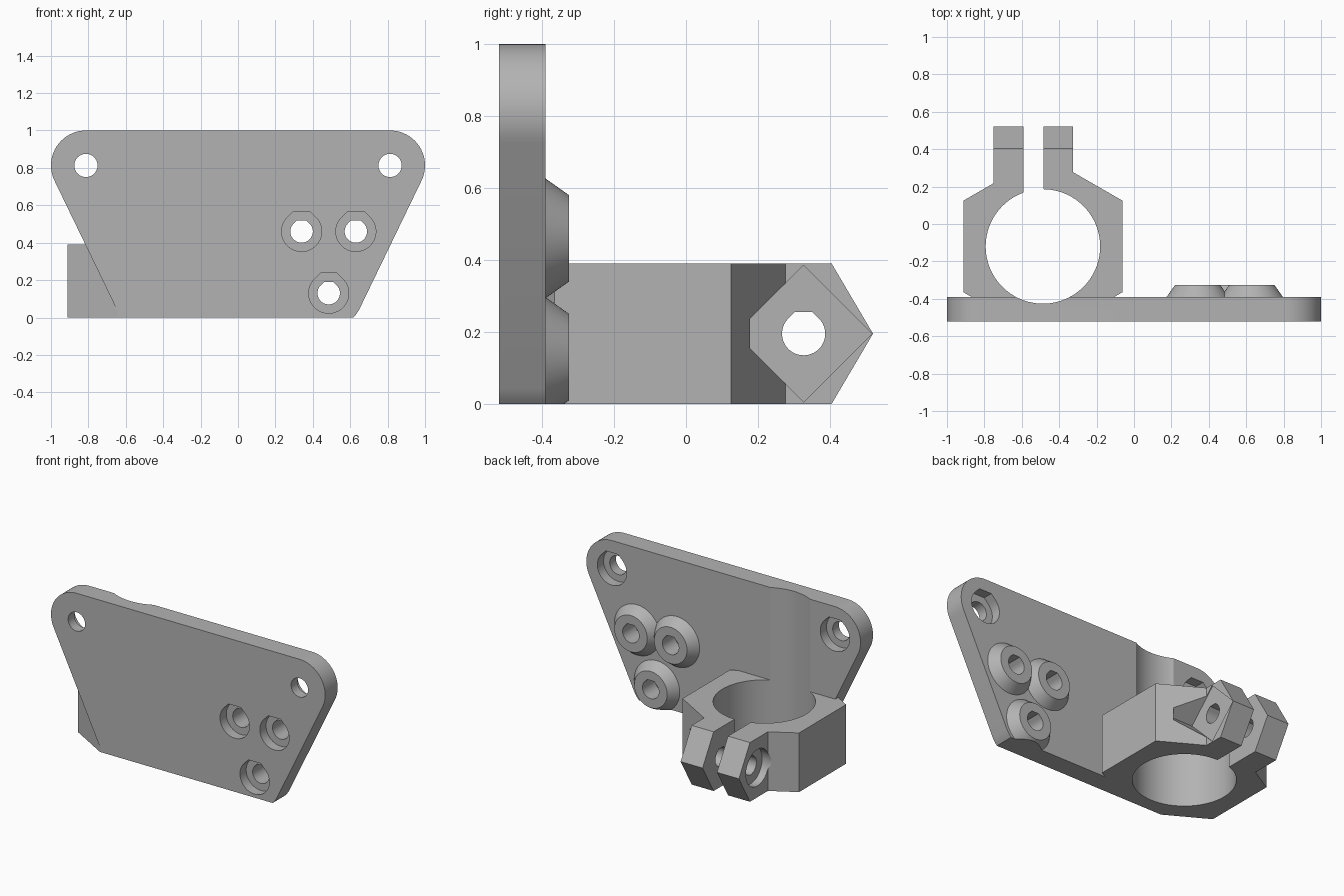
import bpy, bmesh, math
from mathutils import Vector
from mathutils.geometry import convex_hull_2d

cube = bpy.data.objects.get("Cube")
if cube:
    bpy.data.objects.remove(cube, do_unlink=True)

grey = bpy.data.materials.new("plain grey")
grey.use_nodes = True
GREY = (0.45, 0.45, 0.45, 1)
grey.diffuse_color = GREY
grey.node_tree.nodes["Principled BSDF"].inputs["Base Color"].default_value = GREY


def circle(u, v, r, n=64):
    return [(u + r * math.cos(2 * math.pi * i / n), v + r * math.sin(2 * math.pi * i / n))
            for i in range(n)]


def hull(points):
    return [points[i] for i in convex_hull_2d([Vector(p) for p in points])]


def teardrop(u, v, r):
    """Round hole with a short flat roof."""
    t = r * (math.sqrt(2) - 1)
    return hull(circle(u, v, r) + [(u - t, v + r), (u + t, v + r)])


def solid(name, axis, a, b, profile, end=None):
    """Extrude a profile along an axis from a to b, or loft it to another profile."""
    place = {"x": lambda p, d: (d, p[0], p[1]),
             "y": lambda p, d: (p[0], d, p[1]),
             "z": lambda p, d: (p[0], p[1], d)}[axis]
    bm = bmesh.new()
    lo = [bm.verts.new(place(p, a)) for p in profile]
    hi = [bm.verts.new(place(p, b)) for p in (end or profile)]
    bm.faces.new(lo)
    bm.faces.new(hi)
    for i in range(len(lo)):
        j = (i + 1) % len(lo)
        bm.faces.new((lo[i], lo[j], hi[j], hi[i]))
    bmesh.ops.recalc_face_normals(bm, faces=bm.faces)
    mesh = bpy.data.meshes.new(name)
    bm.to_mesh(mesh)
    bm.free()
    mesh.materials.append(grey)
    ob = bpy.data.objects.new(name, mesh)
    bpy.context.collection.objects.link(ob)
    return ob


def combine(body, tool, operation):
    """Apply a boolean and discard the tool."""
    tool.hide_render = True
    mod = body.modifiers.new("boolean", "BOOLEAN")
    mod.operation, mod.solver, mod.object = operation, "EXACT", tool
    bpy.context.view_layer.objects.active = body
    bpy.ops.object.modifier_apply(modifier=mod.name)
    bpy.data.objects.remove(tool, do_unlink=True)


FRONT, BACK, BOSS = -0.52, -0.39, -0.325     # plate faces and boss tops
CX, CY, HEIGHT = -0.487, -0.12, 0.39         # clamp bore and height
EAR_L, EAR_R = -0.75, -0.325                 # outer faces of the ears
BOLT = (0.327, HEIGHT / 2)                   # clamp bolt in y, z
corners = [(-0.813, 0.813), (0.813, 0.813)]
mounts = [(0.34, 0.46), (0.63, 0.46), (0.485, 0.13)]

# Plate: rounded outline wrapped around four circles
outline = []
for s in (-1, 1):
    outline += circle(s * 0.813, 0.813, 0.187) + circle(s * 0.485, 0.13, 0.185)
bracket = solid("clamp_bracket", "y", FRONT, BACK, hull(outline))

# Tapered bosses on the back
for u, v in mounts:
    boss = solid("boss", "y", BACK - 0.02, BOSS, circle(u, v, 0.18), circle(u, v, 0.12))
    combine(bracket, boss, "UNION")

# Trim everything flush with the base
trim = solid("base_trim", "z", -1, 0, [(-2, -2), (2, -2), (2, 2), (-2, 2)])
combine(bracket, trim, "DIFFERENCE")

# Hexagonal clamp body, its front point cut off at the plate face
flat, half = 0.425, 0.245
tip = (CY - 2 * half - FRONT) * -math.sqrt(3)
hexagon = [(CX - tip, FRONT), (CX + tip, FRONT), (CX + flat, CY - half), (CX + flat, CY + half),
           (CX, CY + 2 * half), (CX - flat, CY + half), (CX - flat, CY - half)]
combine(bracket, solid("clamp_body", "z", 0, HEIGHT, hexagon), "UNION")

# Pointed ears
ear = [(0.1, 0), (0.405, 0), (0.52, HEIGHT / 2), (0.405, HEIGHT), (0.1, HEIGHT)]
combine(bracket, solid("ears", "x", EAR_L, EAR_R, ear), "UNION")

# Bore through clamp and plate, then the slit between the ears
combine(bracket, solid("bore", "z", -0.1, 1.1, circle(CX, CY, 0.306, 96)), "DIFFERENCE")
slit = [(-0.59, CY), (-0.485, CY), (-0.485, 0.7), (-0.59, 0.7)]
combine(bracket, solid("slit", "z", -0.1, 0.5, slit), "DIFFERENCE")

# Bolt hole, round head seat on one ear and square nut seat on the other
combine(bracket, solid("bolt_hole", "x", -1, -0.1, teardrop(*BOLT, 0.06)), "DIFFERENCE")
combine(bracket, solid("head_seat", "x", -1, EAR_L + 0.05, circle(*BOLT, 0.12)), "DIFFERENCE")
combine(bracket, solid("nut_seat", "x", EAR_R - 0.006, -0.155, circle(*BOLT, 0.19, 4)), "DIFFERENCE")

# Screw holes: corners are counterbored from the back, bosses from the front
for u, v in corners:
    combine(bracket, solid("hole", "y", -0.6, -0.3, circle(u, v, 0.062)), "DIFFERENCE")
    combine(bracket, solid("seat", "y", BACK - 0.065, -0.3, teardrop(u, v, 0.107)), "DIFFERENCE")
for u, v in mounts:
    combine(bracket, solid("hole", "y", -0.6, -0.3, teardrop(u, v, 0.06)), "DIFFERENCE")
    combine(bracket, solid("seat", "y", -0.6, FRONT + 0.065, teardrop(u, v, 0.107)), "DIFFERENCE")

bpy.ops.object.select_all(action="DESELECT")
bracket.select_set(True)
bpy.context.view_layer.objects.active = bracket
bpy.ops.object.shade_smooth_by_angle(angle=math.radians(25))
